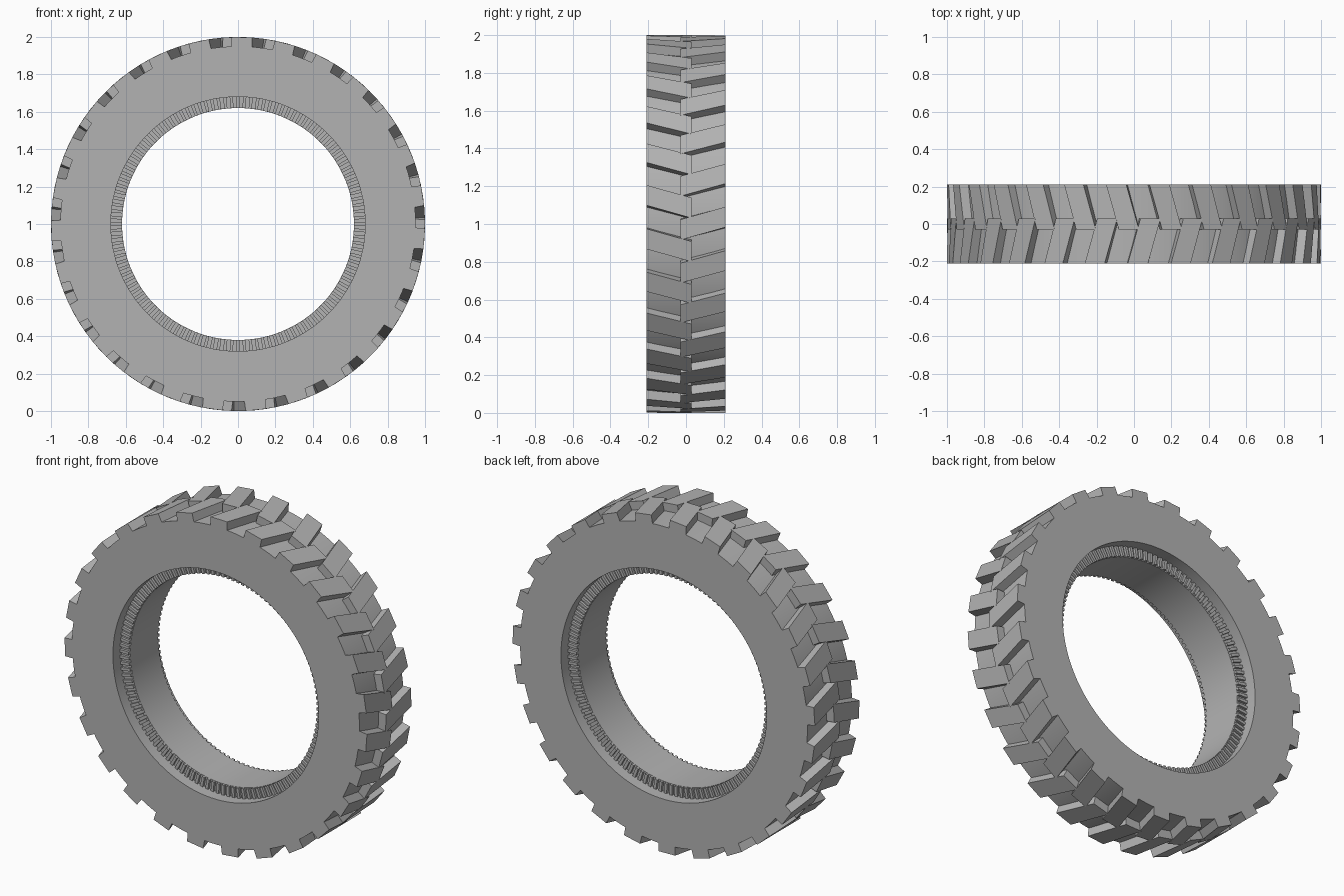
import bpy, bmesh, math
from mathutils import Matrix, Vector

if "Cube" in bpy.data.objects:
    bpy.data.objects.remove(bpy.data.objects["Cube"], do_unlink=True)

HALF_W = 0.21      # half tyre width
R_TREAD = 0.95     # carcass radius
R_TOP = 1.0        # lug tip radius
R_LIP = 0.68       # side opening radius
R_BORE = 0.62      # inner bore radius
SHELF = 0.13       # half width of the inner shelf
LUGS = 27
TEETH = 120

rubber = bpy.data.materials.new("grey rubber")
rubber.use_nodes = True
GREY = (0.45, 0.45, 0.45, 1)
rubber.diffuse_color = GREY
rubber.node_tree.nodes["Principled BSDF"].inputs["Base Color"].default_value = GREY


def polar(r, a, y):
    """Point at radius r, angle a clockwise from the top."""
    return Vector((r * math.sin(a), y, 1 + r * math.cos(a)))


def finish(bm, name, smooth=False):
    bmesh.ops.recalc_face_normals(bm, faces=bm.faces)
    mesh = bpy.data.meshes.new(name)
    bm.to_mesh(mesh)
    bm.free()
    mesh.materials.append(rubber)
    obj = bpy.data.objects.new(name, mesh)
    bpy.context.collection.objects.link(obj)
    if smooth:
        bpy.ops.object.select_all(action='DESELECT')
        bpy.context.view_layer.objects.active = obj
        obj.select_set(True)
        bpy.ops.object.shade_smooth_by_angle(angle=math.radians(30))
    return obj


def add_prism(bm, end_a, end_b):
    """Closed block between two four-cornered ends."""
    a = [bm.verts.new(p) for p in end_a]
    b = [bm.verts.new(p) for p in end_b]
    bm.faces.new(a)
    bm.faces.new(b[::-1])
    for i in range(4):
        j = (i + 1) % 4
        bm.faces.new((a[i], b[i], b[j], a[j]))


# Carcass: a stepped ring section revolved about the axle
half = [(R_TREAD, HALF_W), (R_LIP, HALF_W), (R_LIP, SHELF), (R_BORE, SHELF)]
section = half + [(r, -y) for r, y in reversed(half)]
bm = bmesh.new()
verts = [bm.verts.new(polar(r, 0, y)) for r, y in section]
edges = [bm.edges.new((verts[i], verts[(i + 1) % len(verts)])) for i in range(len(verts))]
bmesh.ops.spin(bm, geom=verts + edges, cent=(0, 0, 1), axis=(0, 1, 0),
               angle=math.tau, steps=128, use_duplicate=False)
bmesh.ops.remove_doubles(bm, verts=bm.verts, dist=0.0001)
finish(bm, "tyre_carcass", smooth=True)


# Tread lugs: two staggered rows leaning into a chevron
def lug_end(angle, y):
    top, base = math.radians(3.1), math.radians(3.5)
    return [polar(R_TREAD - 0.02, angle - base, y), polar(R_TOP, angle - top, y),
            polar(R_TOP, angle + top, y), polar(R_TREAD - 0.02, angle + base, y)]


def lug_row(name, side, start):
    bm = bmesh.new()
    for i in range(LUGS):
        a = math.radians(start) + math.tau * i / LUGS
        add_prism(bm, lug_end(a, side * HALF_W),
                  lug_end(a + math.radians(3.9), -side * 0.03))
    finish(bm, name)


lug_row("front_tread_lugs", -1, 1.2)
lug_row("back_tread_lugs", 1, 1.2 + 180 / LUGS)


# Rim grip: a ring of fine radial teeth on each inner shelf
def tooth_end(r, a, side):
    w = math.pi / TEETH / 2
    return [polar(r, a - w, side * (SHELF - 0.01)), polar(r, a - w, side * (SHELF + 0.015)),
            polar(r, a + w, side * (SHELF + 0.015)), polar(r, a + w, side * (SHELF - 0.01))]


for name, side in (("front_rim_teeth", -1), ("back_rim_teeth", 1)):
    bm = bmesh.new()
    for i in range(TEETH):
        a = math.tau * i / TEETH
        add_prism(bm, tooth_end(R_BORE + 0.001, a, side), tooth_end(R_LIP + 0.005, a, side))
    finish(bm, name)
